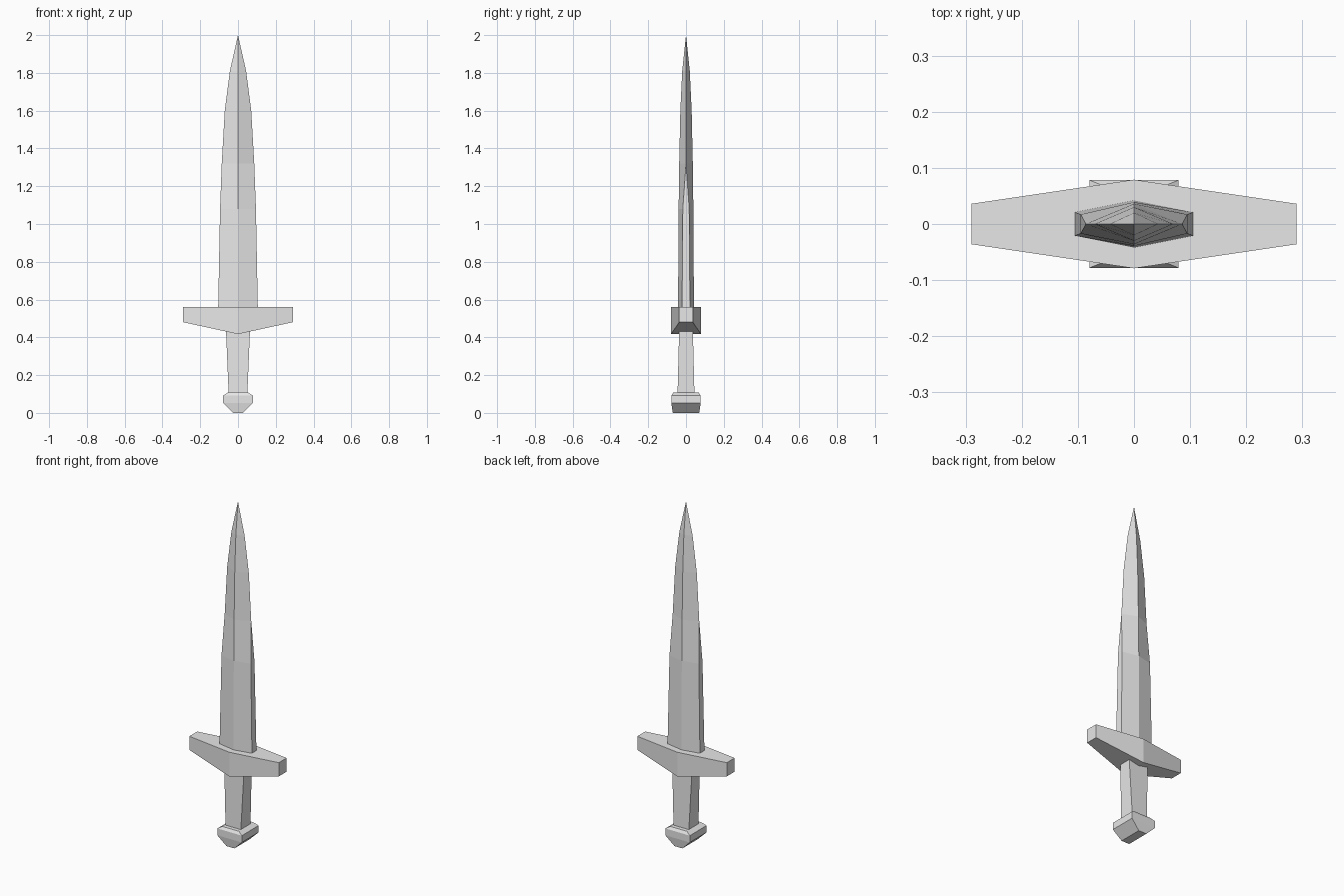
import bpy
import bmesh

cube = bpy.data.objects.get("Cube")
if cube:
    bpy.data.objects.remove(cube, do_unlink=True)

steel = bpy.data.materials.new("plain_grey")
steel.use_nodes = True
GREY = (0.8, 0.8, 0.8, 1.0)
steel.diffuse_color = GREY
steel.node_tree.nodes["Principled BSDF"].inputs["Base Color"].default_value = GREY


def rectangle(x, y):
    return [(-x, -y), (x, -y), (x, y), (-x, y)]


def ridged(x, ridge, edge):
    """Six-sided section: a ridge front and back, flats at both sides."""
    return [(-x, -edge), (0, -ridge), (x, -edge), (x, edge), (0, ridge), (-x, edge)]


def finish(name, bm):
    bmesh.ops.remove_doubles(bm, verts=bm.verts[:], dist=0.0001)
    bmesh.ops.recalc_face_normals(bm, faces=bm.faces[:])
    mesh = bpy.data.meshes.new(name)
    bm.to_mesh(mesh)
    bm.free()
    mesh.materials.append(steel)
    obj = bpy.data.objects.new(name, mesh)
    bpy.context.collection.objects.link(obj)
    return obj


def loft(name, sections):
    """Skin a stack of (z, outline) sections and cap both ends."""
    bm = bmesh.new()
    rings = [[bm.verts.new((x, y, z)) for x, y in outline] for z, outline in sections]
    for low, high in zip(rings, rings[1:]):
        for i in range(len(low)):
            j = (i + 1) % len(low)
            bm.faces.new((low[i], low[j], high[j], high[i]))
    bm.faces.new(rings[0])
    bm.faces.new(rings[-1])
    return finish(name, bm)


# Blade: side flats narrow to a sharp edge, then the outline curves to the tip
blade_stations = [  # z, half width, ridge depth, flat half depth
    (0.55, 0.105, 0.042, 0.021),
    (1.08, 0.095, 0.039, 0.017),
    (1.32, 0.086, 0.036, 0.0),
    (1.60, 0.070, 0.030, 0.0),
    (1.81, 0.043, 0.020, 0.0),
    (2.00, 0.0, 0.0, 0.0),
]
loft("blade", [(z, ridged(x, r, e)) for z, x, r, e in blade_stations])

# Crossguard: flat top, keeled underside, tapering towards both ends
bm = bmesh.new()
guard_rings = []
for x, y, low in ((-0.29, 0.036, 0.48), (0, 0.079, 0.417), (0.29, 0.036, 0.48)):
    corners = ((-y, low), (y, low), (y, 0.56), (-y, 0.56))
    guard_rings.append([bm.verts.new((x, v, z)) for v, z in corners])
for a, b in zip(guard_rings, guard_rings[1:]):
    for i in range(4):
        j = (i + 1) % 4
        bm.faces.new((a[i], a[j], b[j], b[i]))
bm.faces.new(guard_rings[0])
bm.faces.new(guard_rings[-1])
finish("crossguard", bm)

# Grip: broadens towards the guard
loft("grip", [(0.09, rectangle(0.049, 0.045)), (0.45, rectangle(0.064, 0.036))])

# Pommel: chamfered block with a wedge-shaped underside
loft("pommel", [
    (0.0, rectangle(0.026, 0.070)),
    (0.052, rectangle(0.079, 0.078)),
    (0.092, rectangle(0.079, 0.078)),
    (0.107, rectangle(0.054, 0.068)),
])
